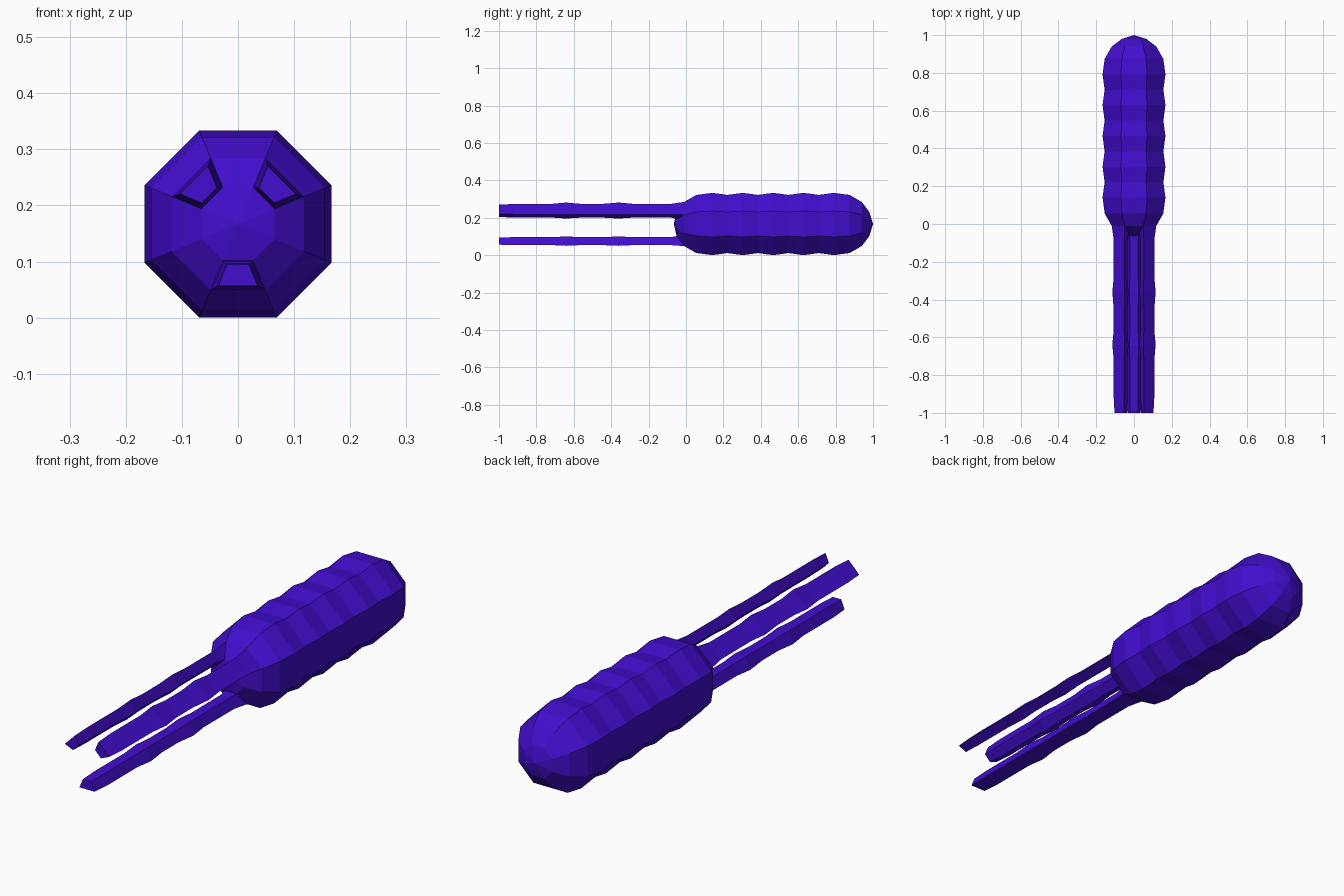
import bpy, bmesh, math
from mathutils import Vector

if "Cube" in bpy.data.objects:
    bpy.data.objects.remove(bpy.data.objects["Cube"])

CZ = 0.167
purple = bpy.data.materials.new("violet_blue")
purple.diffuse_color = (0.054, 0.004, 0.62, 1)
purple.use_nodes = True
purple.node_tree.nodes["Principled BSDF"].inputs["Base Color"].default_value = purple.diffuse_color

bm = bmesh.new()

# Ribbed octagonal body: (y, apothem) rings between two poles
ends = [(-0.05, 0.065), (-0.01, 0.118), (0.055, 0.155)]
ribs = [(0.14 + 0.0815 * i, 0.1665 if i % 2 == 0 else 0.1555) for i in range(9)]
profile = ends + ribs + [(0.93 - y, r) for y, r in reversed(ends)]
rings = []
for y, apothem in profile:
    r = apothem / math.cos(math.pi / 8)
    rings.append([bm.verts.new((r * math.cos(a), y, CZ + r * math.sin(a)))
                  for a in (math.radians(22.5 + 45 * k) for k in range(8))])
side = {}
for j in range(len(rings) - 1):
    a, b = rings[j], rings[j + 1]
    for k in range(8):
        n = (k + 1) % 8
        side[j, k] = bm.faces.new((a[k], b[k], b[n], a[n]))
for ring, y in ((rings[0], -0.065), (rings[-1], 1.0)):
    pole = bm.verts.new((0, y, CZ))
    for k in range(8):
        bm.faces.new((ring[k], ring[(k + 1) % 8], pole))

# Three trailing arms pulled out of the front cone faces: (y, scale)
stations = [(-0.08, 0.81), (-0.28, 0.80), (-0.36, 0.94), (-0.45, 0.80),
            (-0.56, 0.80), (-0.64, 0.94), (-0.72, 0.80), (-0.92, 0.80), (-1.0, 0.72)]
for k in (0, 2, 5):
    face = side[0, k]
    base = [v.co.copy() for v in face.verts]
    centre = sum(base, Vector()) / 4
    loop = list(face.verts)
    bm.faces.remove(face)
    for y, s in stations:
        new = []
        for co in base:
            p = centre + (co - centre) * s
            new.append(bm.verts.new((p.x, y, p.z)))
        for i in range(4):
            n = (i + 1) % 4
            bm.faces.new((loop[i], loop[n], new[n], new[i]))
        loop = new
    bm.faces.new(loop)

bmesh.ops.recalc_face_normals(bm, faces=bm.faces[:])
mesh = bpy.data.meshes.new("ribbed_body_with_arms")
bm.to_mesh(mesh)
bm.free()
mesh.materials.append(purple)
obj = bpy.data.objects.new("ribbed_body_with_arms", mesh)
bpy.context.collection.objects.link(obj)
